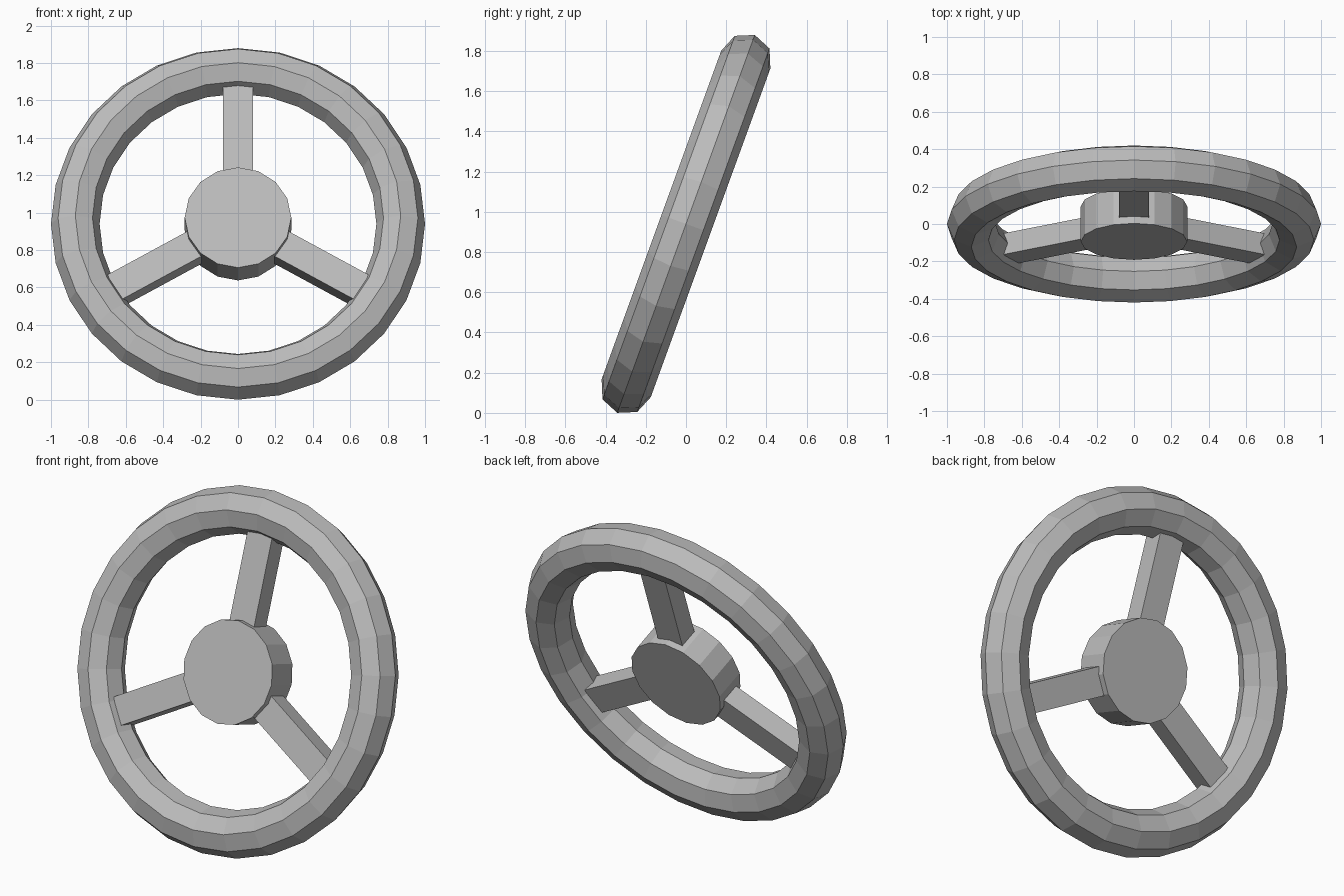
import bpy
import math
from mathutils import Matrix, Vector

if "Cube" in bpy.data.objects:
    bpy.data.objects.remove(bpy.data.objects["Cube"])

TILT = Matrix.Translation((0, 0, 0.94)) @ Matrix.Rotation(math.radians(-20), 4, 'X')

grey = bpy.data.materials.new("plain grey")
grey.diffuse_color = (0.5, 0.5, 0.5, 1)
grey.use_nodes = True
grey.node_tree.nodes["Principled BSDF"].inputs["Base Color"].default_value = grey.diffuse_color


def add(name, verts, faces):
    """Make a part in the wheel plane (x right, z up, front at -y) and lean it back."""
    mesh = bpy.data.meshes.new(name)
    mesh.from_pydata([TILT @ Vector(v) for v in verts], [], faces)
    mesh.materials.append(grey)
    obj = bpy.data.objects.new(name, mesh)
    bpy.context.collection.objects.link(obj)
    return obj


def ring(radius, y, n):
    return [(radius * math.cos(math.tau * i / n), y, radius * math.sin(math.tau * i / n))
            for i in range(n)]


# rim: octagonal tube swept around 28 segments
N, M = 28, 8
verts = []
for j in range(M):
    a = math.tau * j / M
    verts += ring(0.87 + 0.13 * math.cos(a), -0.13 * math.sin(a), N)
faces = [(j * N + i, j * N + (i + 1) % N, (j + 1) % M * N + (i + 1) % N, (j + 1) % M * N + i)
         for j in range(M) for i in range(N)]
add("rim", verts, faces)

# hub: short 16-sided drum
H = 16
verts = ring(0.285, -0.1, H) + ring(0.285, 0.1, H)
faces = [(i, i + H, (i + 1) % H + H, (i + 1) % H) for i in range(H)]
faces += [tuple(range(H)), tuple(reversed(range(H, 2 * H)))]
add("hub", verts, faces)

# spokes: three square-edged bars from hub to rim
for k, name in enumerate(("top_spoke", "left_spoke", "right_spoke")):
    turn = Matrix.Rotation(math.radians(-120 * k), 3, 'Y')
    verts = [turn @ Vector((x, y, z)) for z in (0.2, 0.8)
             for x, y in ((-0.08, -0.06), (0.08, -0.06), (0.08, 0.06), (-0.08, 0.06))]
    faces = [(3, 2, 1, 0), (4, 5, 6, 7)]
    faces += [(i, (i + 1) % 4, (i + 1) % 4 + 4, i + 4) for i in range(4)]
    add(name, verts, faces)
